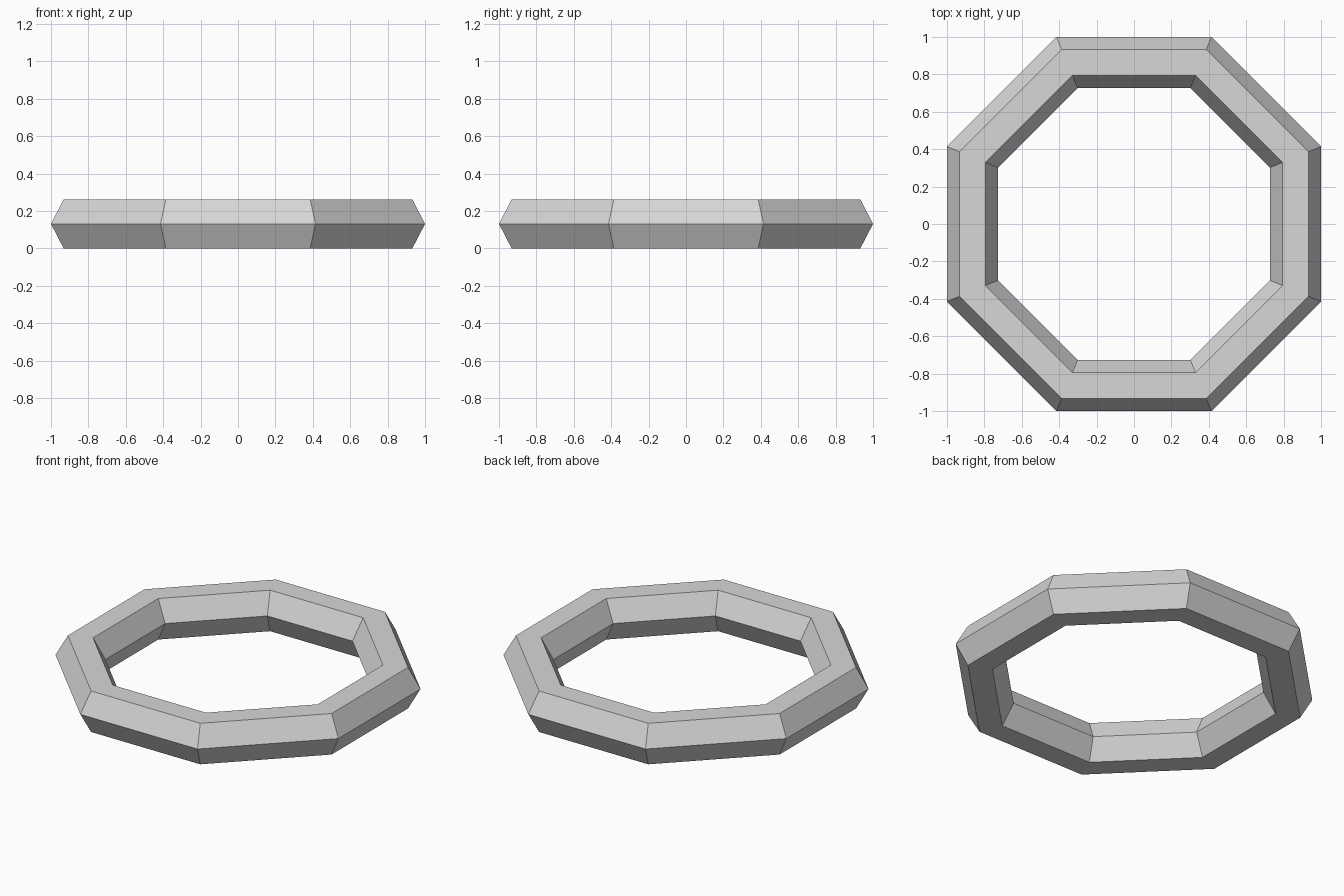
import bpy
import bmesh
from math import cos, pi
from mathutils import Matrix, Vector

cube = bpy.data.objects.get("Cube")
if cube:
    bpy.data.objects.remove(cube, do_unlink=True)

SIDES = 8
HEIGHT = 0.262

# Plain grey finish
grey = bpy.data.materials.new("light_grey")
grey.use_nodes = True
colour = (0.68, 0.68, 0.68, 1)
grey.diffuse_color = colour
grey.node_tree.nodes["Principled BSDF"].inputs["Base Color"].default_value = colour

# Six-sided cross-section: distance from centre to flat side, height
section = [(1.0, HEIGHT / 2), (0.932, HEIGHT), (0.794, HEIGHT),
           (0.726, HEIGHT / 2), (0.794, 0), (0.932, 0)]

# Sweep the section around the octagon, one copy per corner
bm = bmesh.new()
corner_scale = 1 / cos(pi / SIDES)
rings = []
for i in range(SIDES):
    turn = Matrix.Rotation((2 * i + 1) * pi / SIDES, 3, 'Z')
    rings.append([bm.verts.new(turn @ Vector((r * corner_scale, 0, z)))
                  for r, z in section])

# Bridge neighbouring corners with flat panels
for i, ring in enumerate(rings):
    following = rings[(i + 1) % SIDES]
    for j in range(len(section)):
        k = (j + 1) % len(section)
        bm.faces.new((ring[j], following[j], following[k], ring[k]))
bmesh.ops.recalc_face_normals(bm, faces=bm.faces)

mesh = bpy.data.meshes.new("octagonal_ring")
bm.to_mesh(mesh)
bm.free()
mesh.materials.append(grey)
ring_object = bpy.data.objects.new("octagonal_ring", mesh)
bpy.context.collection.objects.link(ring_object)
